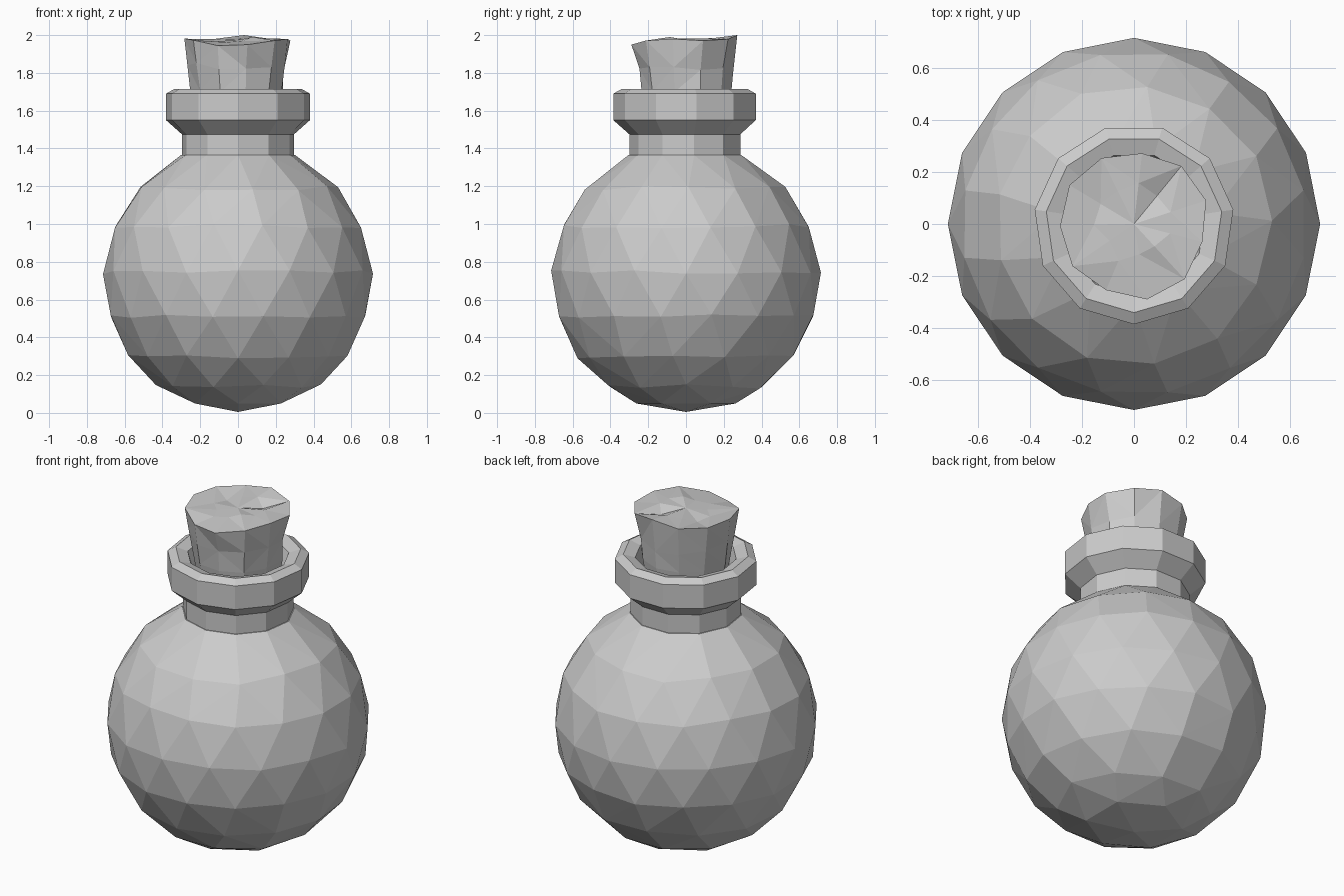
import bpy, bmesh, math, random

if "Cube" in bpy.data.objects:
    bpy.data.objects.remove(bpy.data.objects["Cube"])

random.seed(7)


def finish(name, bm):
    bmesh.ops.recalc_face_normals(bm, faces=bm.faces)
    me = bpy.data.meshes.new(name)
    bm.to_mesh(me)
    bm.free()
    ob = bpy.data.objects.new(name, me)
    bpy.context.collection.objects.link(ob)
    return ob


def ring(bm, r, z, n, turn=0.0, jr=0.0, jz=0.0):
    verts = []
    for i in range(n):
        a = -math.pi / 2 + 2 * math.pi * (i + turn) / n
        rr = r + random.uniform(-jr, jr)
        verts.append(bm.verts.new((rr * math.cos(a), rr * math.sin(a),
                                   z + random.uniform(-jz, jz))))
    return verts


def bridge(bm, a, b):
    n = len(a)
    for i in range(n):
        j = (i + 1) % n
        bm.faces.new((a[i], a[j], b[j], b[i]))


# Round faceted body: staggered rings on a sphere, wrapped in a hull
R = 0.715
bm = bmesh.new()
bm.verts.new((0, 0, 0.005))
layers = [(0.05, 6, 0), (0.14, 10, 0.5), (0.30, 13, 0), (0.51, 16, 0.5),
          (0.745, 16, 0), (0.99, 16, 0.5), (1.19, 13, 0.3)]
for z, n, turn in layers:
    jz = 0.0 if z < 0.1 else 0.012
    for v in ring(bm, 1, z, n, turn, 0, jz):
        r = math.sqrt(R * R - (v.co.z - R) ** 2)
        v.co.x *= r
        v.co.y *= r
ring(bm, 0.305, 1.365, 11)
bmesh.ops.convex_hull(bm, input=bm.verts[:])
finish("bottle_body", bm)

# Neck and flared lip, eleven sides, with the inner wall of the mouth
bm = bmesh.new()
profile = [(0.30, 1.345), (0.30, 1.475), (0.385, 1.55), (0.385, 1.69),
           (0.34, 1.715), (0.275, 1.695), (0.25, 1.62), (0.23, 1.40)]
rings = [ring(bm, r, z, 11) for r, z in profile]
for a, b in zip(rings, rings[1:]):
    bridge(bm, a, b)
finish("neck_and_lip", bm)

# Rough tapered cork with an uneven top
bm = bmesh.new()
n = 11
rings = [ring(bm, 0.20, 1.45, n, 0.3),
         ring(bm, 0.245, 1.70, n, 0.3, 0.008),
         ring(bm, 0.262, 1.83, n, 0.3, 0.012, 0.03),
         ring(bm, 0.282, 1.965, n, 0.3, 0.012, 0.022),
         ring(bm, 0.14, 1.975, n, 0.3, 0.03, 0.022)]
for a, b in zip(rings, rings[1:]):
    bridge(bm, a, b)
tip = bm.verts.new((0, 0, 1.975))
for i in range(n):
    bm.faces.new((rings[-1][i], rings[-1][(i + 1) % n], tip))
bm.faces.new(rings[0])
for v in rings[3] + rings[4]:
    v.co.z = min(v.co.z, 2.0)
rings[3][5].co.z = 2.0
bmesh.ops.triangulate(bm, faces=bm.faces[:])
finish("cork", bm)
